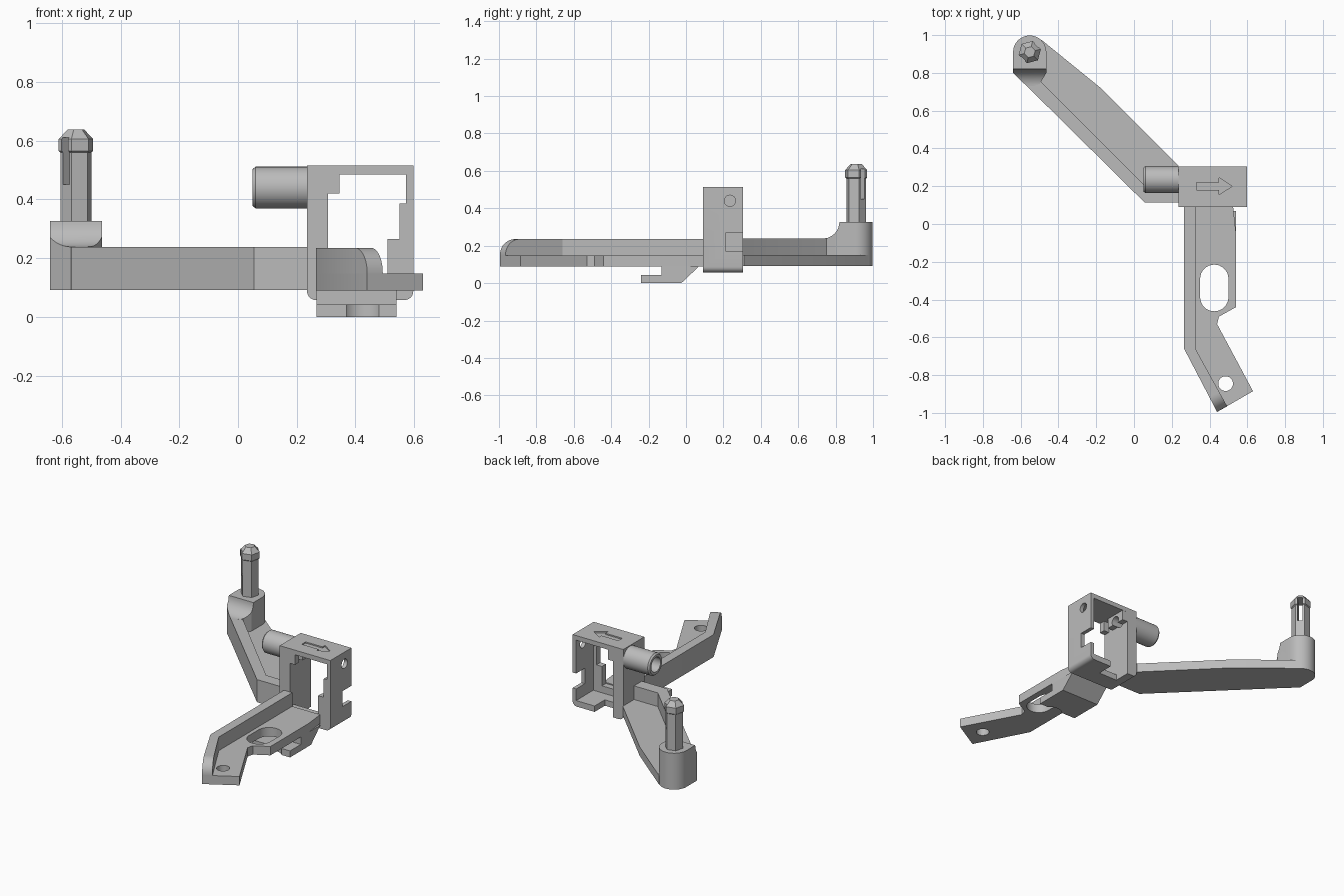
import bpy, bmesh, math
from mathutils import Vector

if "Cube" in bpy.data.objects:
    bpy.data.objects.remove(bpy.data.objects["Cube"])

grey = bpy.data.materials.new("light_grey_plastic")
grey.diffuse_color = (0.5, 0.5, 0.5, 1)
grey.use_nodes = True
grey.node_tree.nodes["Principled BSDF"].inputs["Base Color"].default_value = grey.diffuse_color


def make(name, bm):
    bmesh.ops.recalc_face_normals(bm, faces=bm.faces)
    me = bpy.data.meshes.new(name)
    bm.to_mesh(me)
    bm.free()
    me.materials.append(grey)
    ob = bpy.data.objects.new(name, me)
    bpy.context.collection.objects.link(ob)
    return ob


def loft(name, sections):
    """Skin closed sections of equal length and cap both ends."""
    bm = bmesh.new()
    rings = [[bm.verts.new(p) for p in s] for s in sections]
    n = len(rings[0])
    for a, b in zip(rings, rings[1:]):
        for i in range(n):
            j = (i + 1) % n
            bm.faces.new((a[i], a[j], b[j], b[i]))
    bm.faces.new(rings[0])
    bm.faces.new(rings[-1])
    return make(name, bm)


def prism(name, pts, lo, hi, axis="z"):
    """Extrude a 2D outline along one axis."""
    put = {"z": lambda a, b, c: (a, b, c),
           "y": lambda a, b, c: (a, c, b),
           "x": lambda a, b, c: (c, a, b)}[axis]
    return loft(name, [[put(a, b, c) for a, b in pts] for c in (lo, hi)])


def rect(a0, b0, a1, b1):
    return [(a0, b0), (a1, b0), (a1, b1), (a0, b1)]


def arc(cx, cy, r, start=0, end=360, n=32):
    full = end - start == 360
    return [(cx + r * math.cos(math.radians(start + (end - start) * i / n)),
             cy + r * math.sin(math.radians(start + (end - start) * i / n)))
            for i in range(n if full else n + 1)]


def combine(ob, others, op="DIFFERENCE"):
    """Boolean the other objects into ob, then remove them."""
    for c in others:
        m = ob.modifiers.new("cut", "BOOLEAN")
        m.operation, m.object, m.solver = op, c, "EXACT"
        bpy.context.view_layer.objects.active = ob
        bpy.ops.object.modifier_apply(modifier=m.name)
        bpy.data.objects.remove(c)
    return ob


# --- box frame with stepped front opening and rear pocket
outline = (arc(0.265, 0.087, 0.03, 180, 270, 6) + arc(0.567, 0.087, 0.03, 270, 360, 6)
           + [(0.597, 0.515), (0.235, 0.515)])
frame = prism("box_frame", outline, 0.09, 0.305, "y")
opening = [(0.307, 0.14), (0.51, 0.14), (0.51, 0.265), (0.55, 0.265), (0.55, 0.385),
           (0.572, 0.385), (0.572, 0.485), (0.345, 0.485), (0.345, 0.42), (0.307, 0.42)]
arrow = [(0.33, 0.18), (0.45, 0.18), (0.45, 0.155), (0.52, 0.2),
         (0.45, 0.245), (0.45, 0.22), (0.33, 0.22)]
combine(frame, [
    prism("front_opening", opening, 0.05, 0.16, "y"),
    prism("rear_pocket", rect(0.307, 0.095, 0.572, 0.485), 0.13, 0.35, "y"),
    prism("floor_gap", rect(0.307, 0.2, 0.44, 0.35), 0.0, 0.12),
    prism("side_slot", rect(0.215, 0.17, 0.35, 0.27), 0.55, 0.65, "x"),
    prism("bore", arc(0.235, 0.44, 0.03), 0.2, 0.65, "x"),
    prism("arrow_recess", arrow, 0.507, 0.53),
])
boss = prism("bore_boss", rect(0.165, 0.42, 0.304, 0.486), 0.306, 0.345, "x")
combine(boss, [prism("bore", arc(0.235, 0.44, 0.03), 0.2, 0.65, "x")])

# --- side tube with a wide mouth narrowing to the bore
sections = [(0.235, 0.03), (0.235, 0.071), (0.06, 0.071), (0.05, 0.063), (0.05, 0.047),
            (0.14, 0.047), (0.14, 0.03), (0.235, 0.03)]
loft("side_tube", [[(x, y, z) for y, z in arc(0.235, 0.44, r)] for x, r in sections])

# --- front arm: slotted plate with hook underneath
plate_pts = [(0.265, 0.09), (0.265, -0.66), (0.44, -0.995), (0.63, -0.885), (0.44, -0.53),
             (0.45, -0.49), (0.54, -0.44), (0.54, -0.05), (0.525, 0.09)]
slot_pts = arc(0.425, -0.29, 0.075, 0, 180, 16) + arc(0.425, -0.387, 0.075, 180, 360, 16)
plate = prism("front_arm_plate", plate_pts, 0.09, 0.147)
combine(plate, [prism("slot", slot_pts, -0.1, 0.3),
                prism("screw_hole", arc(0.485, -0.845, 0.039), 0, 0.3)])
hook_pts = [(-0.24, 0.0), (-0.025, 0.0), (0.07, 0.09), (-0.13, 0.09), (-0.13, 0.042), (-0.24, 0.042)]
hook = prism("plate_hook", hook_pts, 0.268, 0.54, "x")
combine(hook, [prism("slot", slot_pts, -0.1, 0.3)])

# --- front arm rim, its tip rounded down to the plate
outer, inner = Vector((0.265, -0.66)), Vector((0.325, -0.66))
outer_end, inner_end = Vector((0.44, -0.995)), Vector((0.493, -0.965))
stations = [(0, 0.235)] + [(1 - 0.24 * (1 - math.sin(a)), 0.15 + 0.085 * math.cos(a))
                           for a in (math.pi / 2 * i / 10 for i in range(11))]
rim = [[(0.265, 0.09, 0.147), (0.325, 0.09, 0.147), (0.325, 0.09, 0.235), (0.265, 0.09, 0.235)]]
for t, top in stations:
    o, i = outer.lerp(outer_end, t), inner.lerp(inner_end, t)
    rim.append([(*o, 0.147), (*i, 0.147), (*i, top), (*o, top)])
loft("front_arm_rim", rim)

# --- rear arm: plate plus raised rim on the outer edge
cx, cy = -0.552, 0.91
rear_pts = [(0.055, 0.115), (0.235, 0.115), (0.235, 0.31), (-0.17, 0.715),
            (-0.49, 0.975), (cx, cy), (-0.638, 0.80)]
prism("rear_arm_plate", rear_pts, 0.092, 0.15)
prism("rear_arm_rim", [(0.055, 0.115), (0.235, 0.115), (0.235, 0.195), (0.065, 0.195),
                       (-0.50, 0.76), (-0.56, 0.85), (-0.638, 0.80)], 0.15, 0.238)

# --- post base with concave fillet running down onto the rim
base_pts = arc(cx, cy, 0.088, 0, 180, 24) + [(-0.64, 0.80), (-0.56, 0.83), (-0.464, 0.86)]
base = prism("post_base", arc(cx, cy, 0.088, 0, 360, 40), 0.092, 0.327)
fillet_curve = [(0.82 - 0.09 * math.cos(a), 0.327 - 0.089 * math.sin(a))
                for a in (math.pi / 2 * i / 10 for i in range(11))]
fillet_curve = [(0.73 + 0.09 * math.sin(a), 0.327 - 0.089 * math.cos(a))
                for a in (math.pi / 2 * i / 10 for i in range(11))]
fillet = prism("post_fillet", [(0.91, 0.092), (0.73, 0.092)] + fillet_curve + [(0.91, 0.327)],
               -0.64, -0.464, "x")
footprint = [(-0.64, 0.80), (-0.56, 0.722), (-0.50, 0.74), (-0.464, 0.80), (-0.464, 0.92), (-0.64, 0.92)]
combine(fillet, [prism("footprint", footprint, 0, 0.5)], "INTERSECT")
combine(base, [fillet], "UNION")

# --- hexagonal snap pin, split diagonally
pin_rings = [(0.32, 0.055), (0.56, 0.055), (0.565, 0.061), (0.605, 0.061), (0.637, 0.03)]
pin = loft("snap_pin", [[(x, y, z) for x, y in arc(cx, cy, r, 15, 375, 6)] for z, r in pin_rings])
d, s = Vector((0.08, 0.08)), Vector((0.011, -0.011))
c = Vector((cx, cy))
combine(pin, [prism("pin_slot", [c - d - s, c + d - s, c + d + s, c - d + s], 0.45, 0.61)])

# --- smooth the rounded surfaces, keep edges crisp
for ob in bpy.data.objects:
    ob.select_set(True)
    bpy.context.view_layer.objects.active = ob
bpy.ops.object.shade_smooth_by_angle(angle=math.radians(28))
